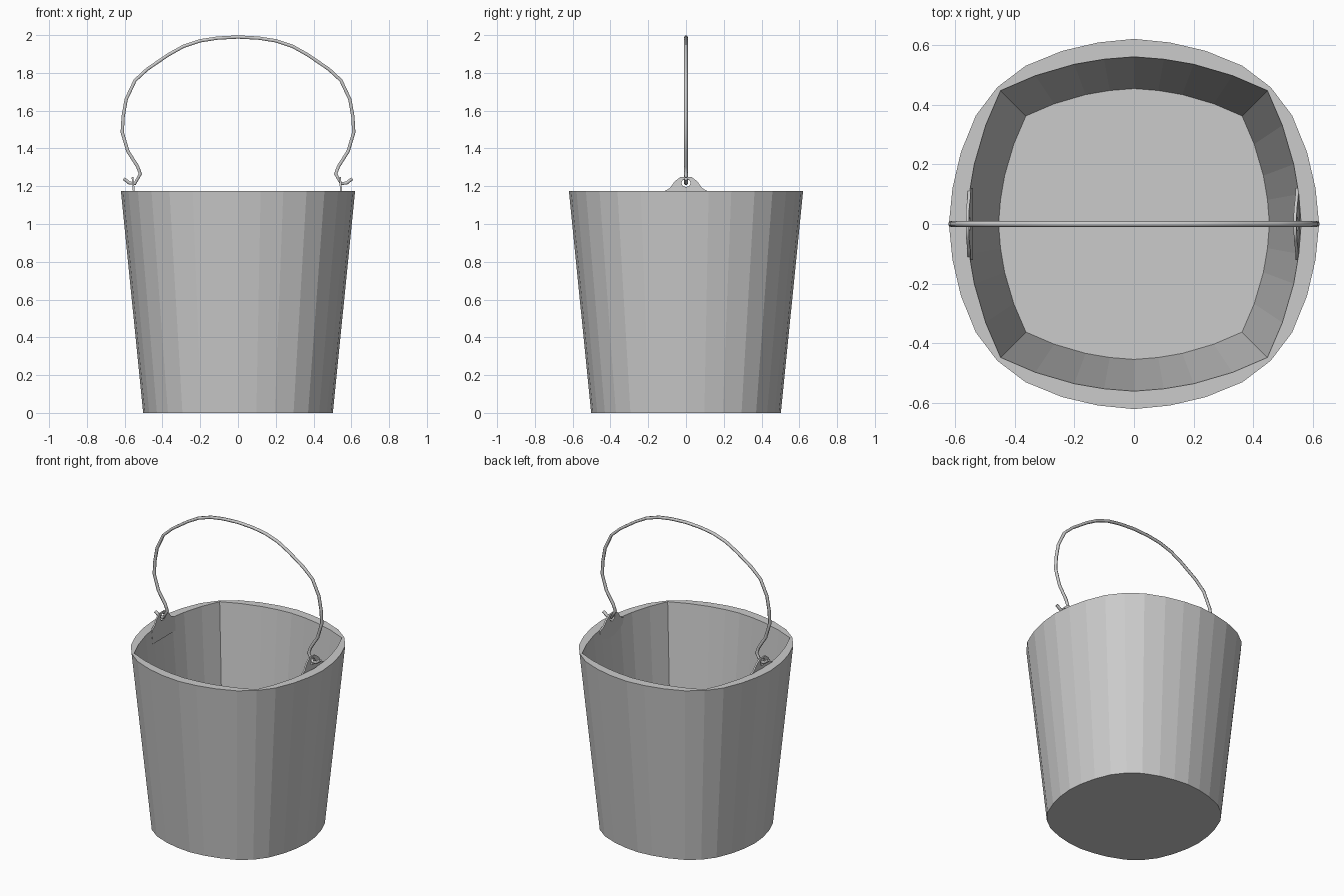
import bpy, bmesh
from math import radians

if "Cube" in bpy.data.objects:
    bpy.data.objects.remove(bpy.data.objects["Cube"])

RIM = 1.175
OUTER = [(0, 0.62), (0.12, 0.608), (0.24, 0.58), (0.363, 0.53), (0.458, 0.458)]
INNER = [(0, 0.56), (0.1, 0.552), (0.2, 0.535), (0.33, 0.497), (0.447, 0.447)]


def ring_points(octant):
    """Mirror and rotate one eighth of the rounded square into a full loop."""
    side = [(-x, y) for x, y in octant[:0:-1]] + octant[:-1]
    pts = []
    for _ in range(4):
        pts += side
        side = [(y, -x) for x, y in side]
    return pts


def add_ring(bm, octant, scale, z):
    return [bm.verts.new((x * scale, y * scale, z)) for x, y in ring_points(octant)]


# Pail: outside wall, rim, inside wall and floor
bm = bmesh.new()
rings = [add_ring(bm, OUTER, 0.81, 0), add_ring(bm, OUTER, 1, RIM),
         add_ring(bm, INNER, 1, RIM), add_ring(bm, INNER, 0.81, 0.02)]
for a, b in zip(rings, rings[1:]):
    n = len(a)
    for i in range(n):
        j = (i + 1) % n
        bm.faces.new((a[i], a[j], b[j], b[i]))
bm.faces.new(rings[0])
bm.faces.new(rings[-1])
bmesh.ops.recalc_face_normals(bm, faces=bm.faces)
mesh = bpy.data.meshes.new("pail")
bm.to_mesh(mesh)
bm.free()
bpy.context.collection.objects.link(bpy.data.objects.new("pail", mesh))


def curve_object(name, loops, cyclic, **settings):
    """Polyline curve turned into a mesh."""
    cu = bpy.data.curves.new(name, 'CURVE')
    for key, value in settings.items():
        setattr(cu, key, value)
    for pts in loops:
        s = cu.splines.new('POLY')
        s.points.add(len(pts) - 1)
        for p, co in zip(s.points, pts):
            p.co = (*co, 1)
        s.use_cyclic_u = cyclic
    ob = bpy.data.objects.new(name, cu)
    bpy.context.collection.objects.link(ob)
    bpy.ops.object.select_all(action='DESELECT')
    ob.select_set(True)
    bpy.context.view_layer.objects.active = ob
    bpy.ops.object.convert(target='MESH')
    return bpy.context.object


# Ears: pierced plates on the inside wall, both leaning the same way
half = [(0.12, -0.09), (0.12, -0.005), (0.085, 0.015), (0.06, 0.05), (0.03, 0.073)]
outline = [(x, y, 0) for x, y in half] + [(-x, y, 0) for x, y in half[::-1]]
hole = [(x * 0.025, 0.042 + y * 0.022, 0) for x, y in
        [(1, 0), (0.7, 0.7), (0, 1), (-0.7, 0.7), (-1, 0), (-0.7, -0.7), (0, -1), (0.7, -0.7)]]
for name, x in (("left_ear", -0.552), ("right_ear", 0.546)):
    ear = curve_object(name, [outline, hole], True, dimensions='2D',
                       fill_mode='BOTH', extrude=0.005)
    ear.location = (x, 0, RIM)
    ear.rotation_euler = (radians(85), 0, radians(90))

# Wire handle with hooked ends
path = [(0.605, 1.24), (0.575, 1.217), (0.546, 1.214), (0.517, 1.265), (0.532, 1.305),
        (0.583, 1.385), (0.613, 1.485), (0.608, 1.57), (0.592, 1.66), (0.545, 1.76),
        (0.48, 1.82), (0.37, 1.895), (0.29, 1.94), (0.2, 1.97), (0.11, 1.984)]
wire = [(-x, 0, z) for x, z in path] + [(0, 0, 1.99)] + [(x, 0, z) for x, z in path[::-1]]
curve_object("wire_handle", [wire], False, dimensions='3D', fill_mode='FULL',
             bevel_depth=0.01, bevel_resolution=1, use_fill_caps=True)
